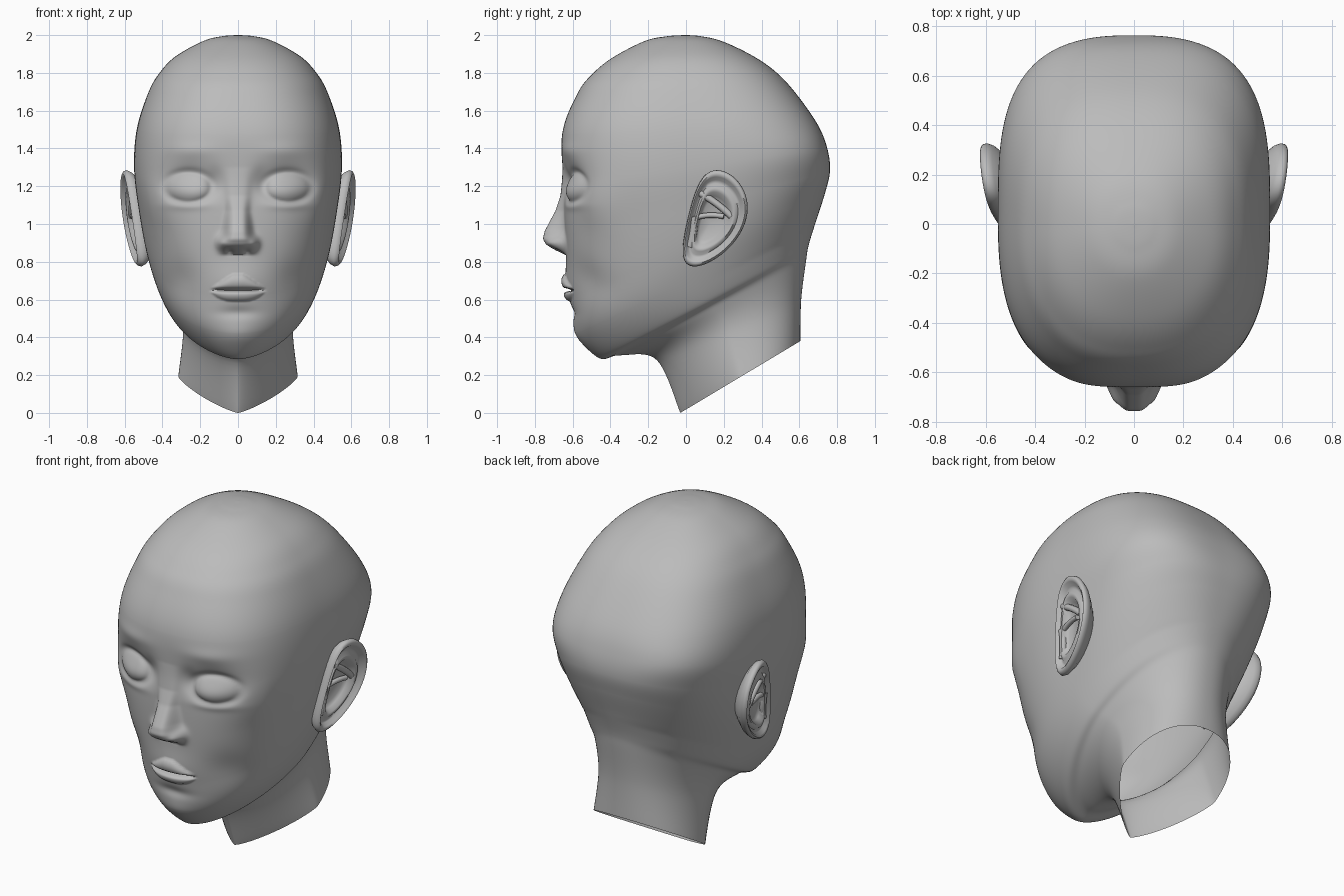
import bpy, math
from mathutils import Vector

cube = bpy.data.objects.get("Cube")
if cube:
    bpy.data.objects.remove(cube, do_unlink=True)

skin = bpy.data.materials.new("grey_skin")
skin.use_nodes = True
skin.diffuse_color = (.5, .5, .5, 1)
for node in skin.node_tree.nodes:
    if node.type == 'BSDF_PRINCIPLED':
        node.inputs["Base Color"].default_value = skin.diffuse_color


def catmull(points, i, t):
    """Smooth point between points[i] and points[i + 1]."""
    before, start = points[max(i - 1, 0)], points[i]
    end, after = points[i + 1], points[min(i + 2, len(points) - 1)]
    result = []
    for o, p, q, r in zip(before, start, end, after):
        slope_in, slope_out = (q - o) / 2, (r - p) / 2
        bend = slope_in + slope_out - 2 * (q - p)
        result.append(p + slope_in * t + (q - p - slope_in - bend) * t * t + bend * t ** 3)
    return result


def lookup(table, height):
    """Value at a height in a table of (height, value), lowest first."""
    if height <= table[0][0]:
        return table[0][1]
    for (low, first), (high, second) in zip(table, table[1:]):
        if height < high:
            return first + (second - first) * (height - low) / (high - low)
    return table[-1][1]


def bell(distance, spread):
    return math.exp(-(distance / spread) ** 2)


def add_skin(name, rings):
    """Join closed rings of points, cap the last one and smooth the result."""
    count = len(rings[0])
    faces = []
    for row in range(len(rings) - 1):
        lower, upper = row * count, (row + 1) * count
        for j in range(count):
            k = (j + 1) % count
            faces.append((lower + j, lower + k, upper + k, upper + j))
    last = (len(rings) - 1) * count
    faces.append(tuple(range(last, last + count)))
    mesh = bpy.data.meshes.new(name)
    mesh.from_pydata([point for ring in rings for point in ring], [], faces)
    mesh.materials.append(skin)
    obj = bpy.data.objects.new(name, mesh)
    bpy.context.collection.objects.link(obj)
    bpy.ops.object.select_all(action='DESELECT')
    obj.select_set(True)
    bpy.context.view_layer.objects.active = obj
    bpy.ops.object.shade_smooth_by_angle(angle=math.radians(60))


# Tilted sections: front y, front z, back y, back z, half width, front roundness
SECTIONS = [
    (-.03, 0, .605, .38, .315, 1.25),
    (-.155, .28, .61, .6, .29, 1.5),
    (-.35, .305, .635, .8, .325, 1.6),
    (-.46, .29, .65, .89, .375, 1.7),
    (-.575, .42, .69, 1.02, .435, 2),
    (-.61, .62, .735, 1.16, .487, 2.2),
    (-.64, .9, .762, 1.28, .525, 2.45),
    (-.648, 1.2, .748, 1.4, .55, 2.75),
    (-.655, 1.48, .695, 1.53, .535, 2.6),
    (-.575, 1.69, .575, 1.7, .475, 2.4),
    (-.5, 1.79, .47, 1.81, .415, 2.3),
    (-.39, 1.88, .345, 1.895, .33, 2.2),
    (-.22, 1.968, .19, 1.968, .185, 2.1),
    (-.1, 1.994, .08, 1.994, .085, 2),
    (-.005, 2, .005, 2, .005, 2),
]

NOSE_HEIGHT = [(.835, 0), (.865, .06), (.89, .1), (.92, .116), (.96, .106),
               (1.07, .045), (1.15, .018), (1.3, 0)]
NOSE_WIDTH = [(.9, .082), (.97, .066), (1.07, .055), (1.25, .065)]

# Soft mirrored bumps: x, z, spread in x, spread in z, height
BUMPS = {
    "eye_socket": (.26, 1.23, .13, .085, -.045),
    "inner_eye_corner": (.12, 1.22, .045, .07, -.018),
    "brow": (.25, 1.39, .13, .04, .008),
    "lower_lid": (.27, 1.1, .11, .025, .01),
    "cheekbone": (.45, 1.1, .09, .15, .025),
    "nostril_wing": (.088, .9, .026, .035, .04),
    "nostril": (.045, .855, .018, .012, -.025),
    "muzzle": (0, .68, .13, .1, .018),
    "chin_fold": (0, .53, .1, .03, -.012),
    "chin": (0, .41, .1, .06, .012),
    "cheek_hollow": (.3, .7, .09, .1, -.018),
}


def eye_relief(x, z):
    """Eyeball with a soft crease around it."""
    r = math.hypot((x - .262) / .115, (z - 1.195) / .075)
    return .045 * max(0, 1 - r * r) - .006 * bell(r - 1.15, .2)


def lip_relief(x, z):
    """Upper lip with a central dip, lower lip, and the slit between them."""
    across = x / .15
    if across >= 1:
        return 0
    rise = z - .65
    if rise > 0:
        reach = .105 - .1 * across - .018 * bell(x, .02)
    else:
        reach = .06 - .056 * across ** 3
    part = abs(rise) / max(reach, .004)
    relief = -.035 * (1 - across ** 4) * bell(rise, .008)
    if part < 1:
        relief += .023 * (1 - across ** 3) * math.sqrt(math.sin(math.pi * part))
    return relief


def face_relief(x, z):
    """How far the face stands forward of the plain head."""
    x = abs(x)
    relief = eye_relief(x, z) + lip_relief(x, z)
    for across, up, wide, tall, height in BUMPS.values():
        relief += height * bell(x - across, wide) * bell(z - up, tall)
    return relief + lookup(NOSE_HEIGHT, z) * bell(x * x, lookup(NOSE_WIDTH, z) ** 2)


def head_ring(section, has_face, segments=220):
    front_y, front_z, back_y, back_z, width, roundness = section
    middle, depth = (front_y + back_y) / 2, (back_y - front_y) / 2
    ring = []
    for j in range(segments):
        turn = math.tau * j / segments
        angle = turn - .5 * math.sin(turn)  # points gather at the face
        side, ahead = math.sin(angle), math.cos(angle)
        power = roundness if ahead > 0 else max(2.2, roundness + .3)
        radius = (abs(side) ** power + abs(ahead) ** power) ** (-1 / power)
        x, y = width * radius * side, middle - depth * radius * ahead
        z = front_z + (back_z - front_z) * (y - front_y) / (back_y - front_y)
        if has_face and y < -.25:
            y -= face_relief(x, z) * min(1, (-.25 - y) / .15)
        ring.append((x, y, z))
    return ring


# Head and neck, one skin open at the neck
head_rings = []
for i in range(len(SECTIONS) - 1):
    steps = 36 if .4 < SECTIONS[i][1] < 1.3 else 10
    for k in range(steps):
        head_rings.append(head_ring(catmull(SECTIONS, i, k / steps), i > 2))
head_rings.append(head_ring(SECTIONS[-1], False))
add_skin("head_and_neck", head_rings)

# Ear from its buried back, over the rim, into the hollow: scale, height
EAR_PROFILE = [(.5, -.1), (.8, -.05), (.95, -.02), (1, .005), (.98, .022), (.93, .03),
               (.87, .024), (.81, .004), (.74, 0), (.66, .016), (.58, .014),
               (.5, -.012), (.4, -.025), (.02, -.028)]
EAR_HUB = Vector((.13, 1.01))
EAR_FOLDS = {
    "upper_fold": (.018, [(.06, 1.17), (.16, 1.12), (.24, 1.04)]),
    "rim_root": (.014, [(.02, 1.02), (.1, 1.06), (.2, 1.04)]),
    "front_flap": (.02, [(.02, .88), (.05, .97), (.04, 1.04)]),
}


def ear_point(side, y, z, height):
    """Place a point on the ear, which flares to the back and the top."""
    return (side * (.553 + (y - .15) * .17 + (z - 1.03) * .11 + height), y, z)


def ear_edge(angle):
    """Egg-shaped outline with the lobe swung forward."""
    up = math.sin(angle)
    return Vector((.165 + .155 * math.cos(angle) + .06 * (up - up * up), 1.03 + .255 * up))


for side, name in ((1, "left_ear"), (-1, "right_ear")):
    rings = []
    for scale, height in EAR_PROFILE:
        ring = []
        for j in range(72):
            spot = EAR_HUB.lerp(ear_edge(side * math.tau * j / 72), scale)
            ring.append(ear_point(side, spot.x, spot.y, height))
        rings.append(ring)
    add_skin(name, rings)

    # Folds inside the ear
    for part, (thickness, path) in EAR_FOLDS.items():
        curve = bpy.data.curves.new(name + "_" + part, 'CURVE')
        curve.dimensions = '3D'
        curve.bevel_depth = thickness
        curve.use_fill_caps = True
        curve.materials.append(skin)
        spline = curve.splines.new('NURBS')
        spline.points.add(len(path) - 1)
        spline.use_endpoint_u = True
        spline.order_u = 3
        for point, (y, z) in zip(spline.points, path):
            point.co = (*ear_point(side, y, z, -.004), 1)
        bpy.context.collection.objects.link(bpy.data.objects.new(curve.name, curve))
